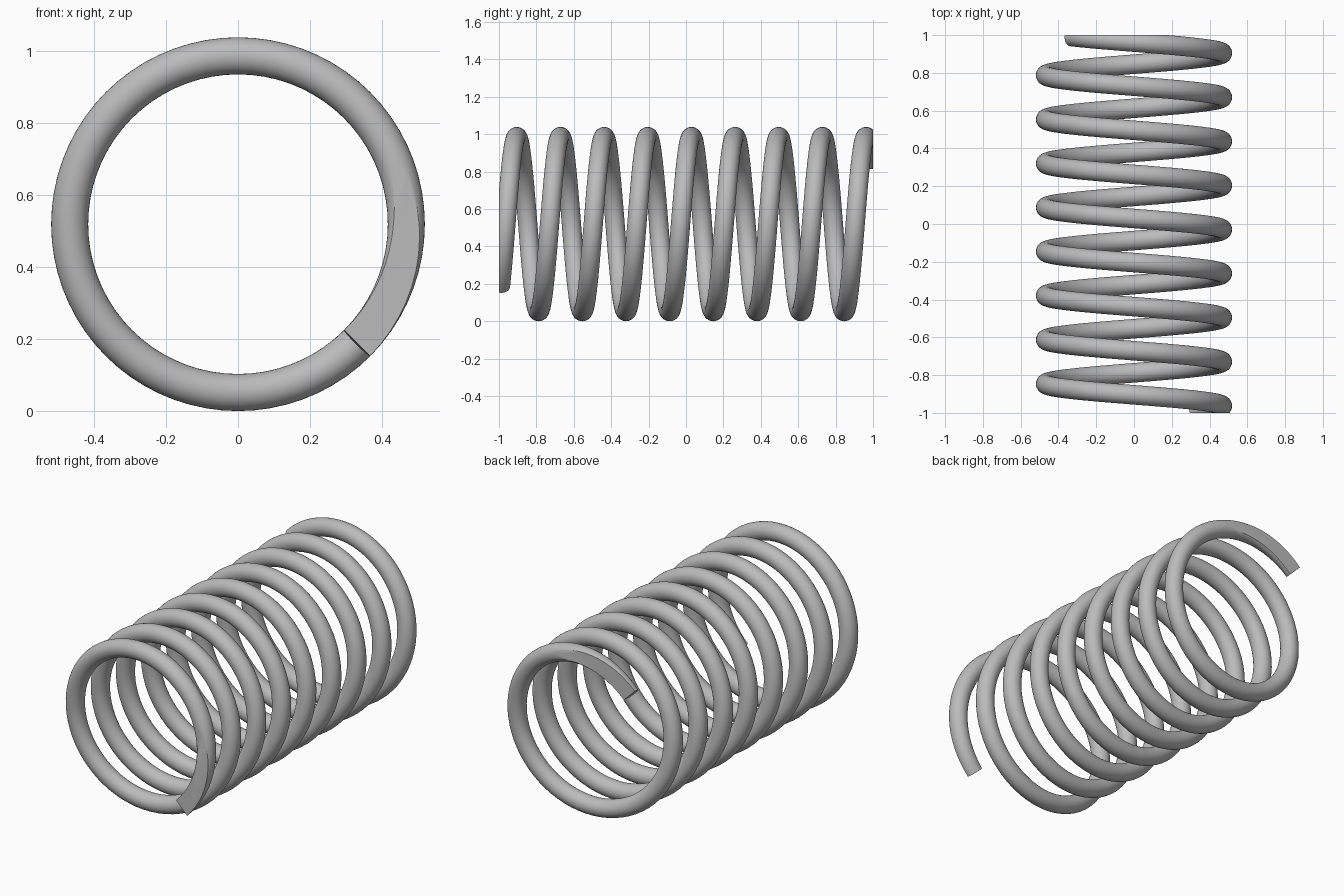
import bpy, bmesh, math
from mathutils import Vector

cube = bpy.data.objects.get("Cube")
if cube:
    bpy.data.objects.remove(cube, do_unlink=True)

COIL_RADIUS = 0.468
WIRE_RADIUS = 0.0515
TURNS = 8.5
HALF_TRAVEL = 0.992      # wire centre runs from -y to +y by this much
START = math.radians(-45)
STEPS = int(TURNS * 72)
SIDES = 32
CENTRE_Z = COIL_RADIUS + WIRE_RADIUS

steel = bpy.data.materials.new("steel grey")
steel.use_nodes = True
colour = (0.5, 0.5, 0.5, 1)
steel.diffuse_color = colour
steel.node_tree.nodes["Principled BSDF"].inputs["Base Color"].default_value = colour

rise = 2 * HALF_TRAVEL / (TURNS * 2 * math.pi)   # y per radian


def wire_ring(bm, step):
    """One circle of the wire, square to the helix."""
    turn = step / STEPS * TURNS * 2 * math.pi
    a = START + turn
    radial = Vector((math.cos(a), 0, math.sin(a)))
    along = Vector((-math.sin(a) * COIL_RADIUS, rise, math.cos(a) * COIL_RADIUS))
    side = along.normalized().cross(radial)
    centre = radial * COIL_RADIUS + Vector((0, rise * turn - HALF_TRAVEL, CENTRE_Z))
    ring = []
    for i in range(SIDES):
        t = 2 * math.pi * i / SIDES
        offset = radial * math.cos(t) + side * math.sin(t)
        ring.append(bm.verts.new(centre + offset * WIRE_RADIUS))
    return ring


# Coiled wire with square end caps
bm = bmesh.new()
rings = [wire_ring(bm, s) for s in range(STEPS + 1)]
for a, b in zip(rings, rings[1:]):
    for i in range(SIDES):
        j = (i + 1) % SIDES
        bm.faces.new((a[i], a[j], b[j], b[i]))
bm.faces.new(rings[0])
bm.faces.new(rings[-1])

# Both ends ground flat
for end in (-1, 1):
    bmesh.ops.bisect_plane(
        bm, geom=bm.verts[:] + bm.edges[:] + bm.faces[:], dist=1e-6,
        plane_co=(0, end, 0), plane_no=(0, end, 0), clear_outer=True)
    rim = [e for e in bm.edges if e.is_boundary]
    bmesh.ops.holes_fill(bm, edges=rim, sides=0)
bmesh.ops.recalc_face_normals(bm, faces=bm.faces[:])

mesh = bpy.data.meshes.new("coil_spring")
bm.to_mesh(mesh)
bm.free()
mesh.materials.append(steel)
spring = bpy.data.objects.new("coil_spring", mesh)
bpy.context.collection.objects.link(spring)

bpy.ops.object.select_all(action="DESELECT")
spring.select_set(True)
bpy.context.view_layer.objects.active = spring
bpy.ops.object.shade_smooth_by_angle(angle=math.radians(30))
